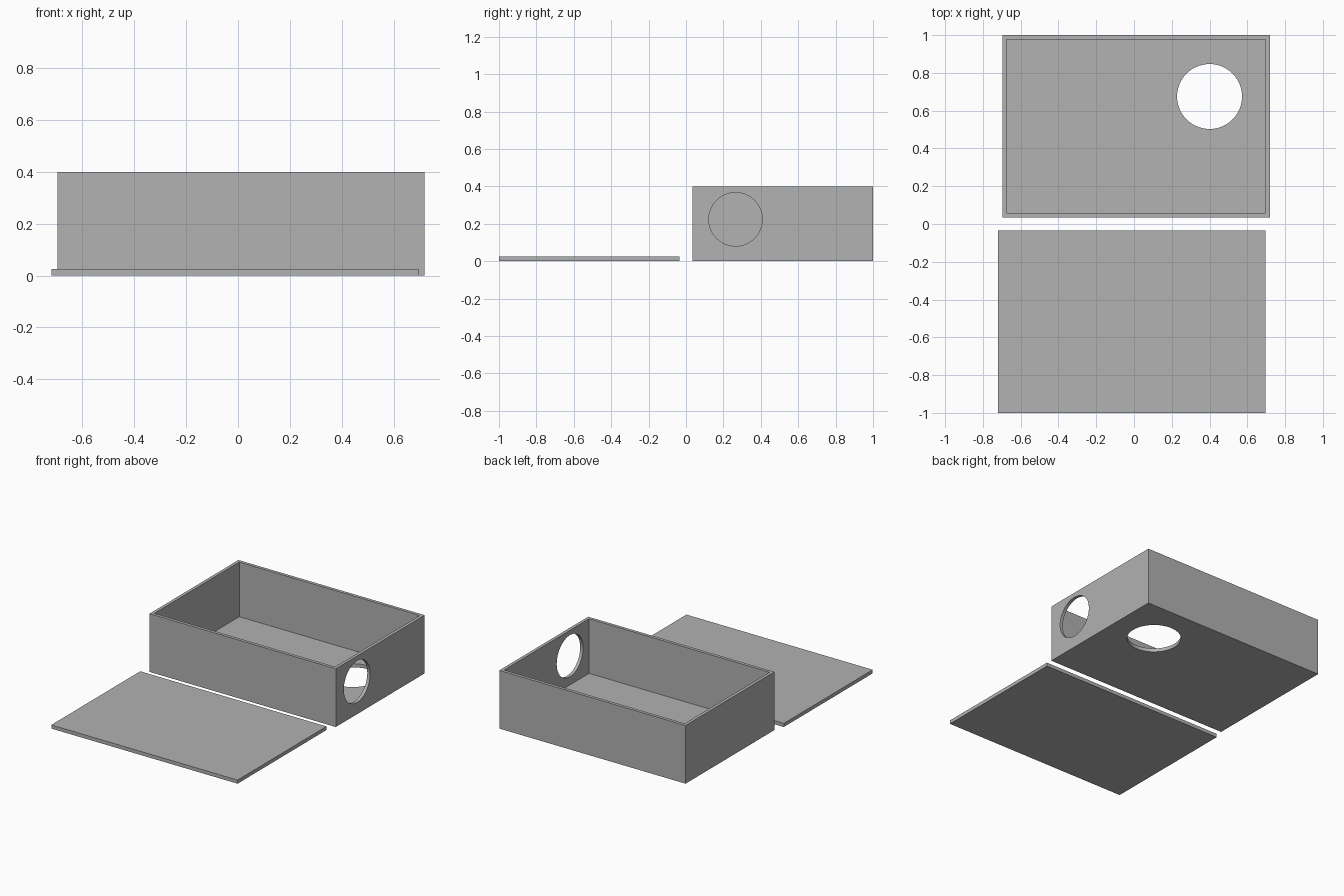
import bpy
from math import pi

cube = bpy.data.objects.get("Cube")
if cube:
    bpy.data.objects.remove(cube, do_unlink=True)

grey = bpy.data.materials.new("mid grey")
grey.use_nodes = True
colour = (0.445, 0.445, 0.445, 1)
grey.diffuse_color = colour
grey.node_tree.nodes["Principled BSDF"].inputs["Base Color"].default_value = colour

WALL, FLOOR = 0.022, 0.025
X0, X1, Y0, Y1, TOP = -0.697, 0.719, 0.035, 1.0, 0.4


def block(name, low, high):
    """Box spanning two opposite corners."""
    middle = [(a + b) / 2 for a, b in zip(low, high)]
    bpy.ops.mesh.primitive_cube_add(size=1, location=middle)
    ob = bpy.context.object
    ob.name = name
    ob.scale = [b - a for a, b in zip(low, high)]
    bpy.ops.object.transform_apply(location=False, rotation=False, scale=True)
    ob.data.materials.append(grey)
    return ob


def drill(name, centre, radius, rotation=(0, 0, 0)):
    """Round cutter, long enough to pass through one panel."""
    bpy.ops.mesh.primitive_cylinder_add(vertices=64, radius=radius, depth=0.2,
                                        location=centre, rotation=rotation)
    ob = bpy.context.object
    ob.name = name
    ob.data.materials.append(grey)
    return ob


def cut(target, cutter):
    """Subtract the cutter and discard it."""
    cutter.hide_render = True
    mod = target.modifiers.new(cutter.name, 'BOOLEAN')
    mod.operation = 'DIFFERENCE'
    mod.solver = 'EXACT'
    mod.object = cutter
    bpy.context.view_layer.objects.active = target
    bpy.ops.object.modifier_apply(modifier=mod.name)
    bpy.data.objects.remove(cutter, do_unlink=True)


# Open box with a thin floor and walls
box = block("open_box", (X0, Y0, 0), (X1, Y1, TOP))
cut(box, block("cavity", (X0 + WALL, Y0 + WALL, FLOOR),
               (X1 - WALL, Y1 - WALL, TOP + 0.1)))

# Round openings in the floor and in the left wall
cut(box, drill("floor_hole", (0.4, 0.675, 0), 0.172))
cut(box, drill("wall_hole", (X1, 0.265, 0.224), 0.143, (0, pi / 2, 0)))

# Flat lid lying in front of the box
block("lid", (-X1, -Y1, 0), (-X0, -Y0, FLOOR))
